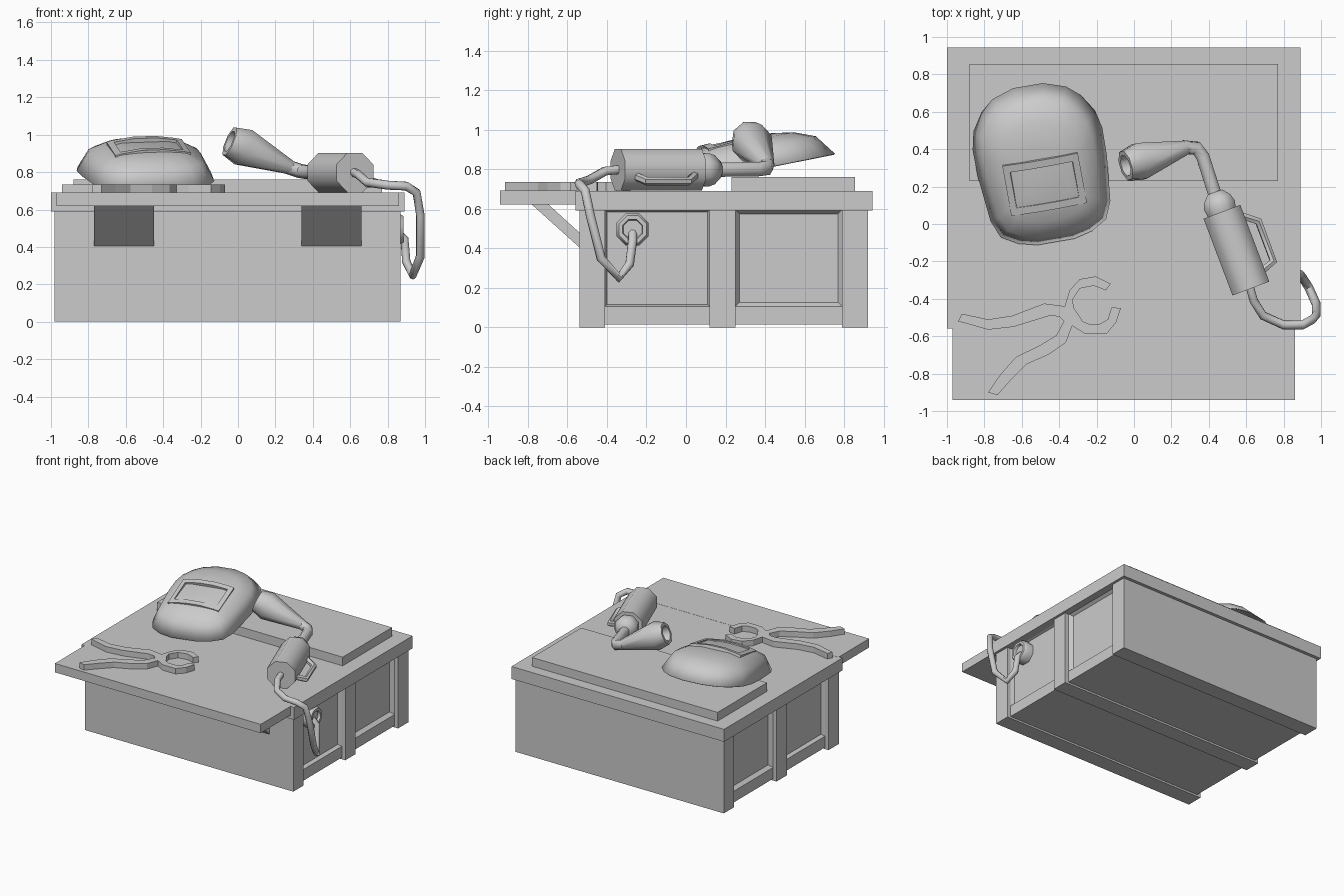
import bpy, bmesh, math
from mathutils import Vector, Matrix

if "Cube" in bpy.data.objects:
    bpy.data.objects.remove(bpy.data.objects["Cube"])


def finish(name, bm, angle=None):
    bmesh.ops.recalc_face_normals(bm, faces=bm.faces)
    me = bpy.data.meshes.new(name)
    bm.to_mesh(me)
    bm.free()
    if angle:
        me.shade_smooth()
        me.set_sharp_from_angle(angle=math.radians(angle))
    ob = bpy.data.objects.new(name, me)
    bpy.context.collection.objects.link(ob)
    return ob


def loft(name, rings, caps=(True, True), angle=None):
    bm = bmesh.new()
    loops = [[bm.verts.new(p) for p in r] for r in rings]
    n = len(loops[0])
    for a, b in zip(loops, loops[1:]):
        for i in range(n):
            j = (i + 1) % n
            bm.faces.new((a[i], a[j], b[j], b[i]))
    if caps[0]:
        bm.faces.new(loops[0])
    if caps[1]:
        bm.faces.new(loops[-1])
    return finish(name, bm, angle)


def box(name, x0, x1, y0, y1, z0, z1):
    return loft(name, [[(x0, y0, z), (x1, y0, z), (x1, y1, z), (x0, y1, z)] for z in (z0, z1)])


def tube(name, pts, radii, axis=None, sides=8, angle=50):
    """Sweep a polygon along a path; a fixed axis allows lathe-like shapes."""
    pts = [Vector(p) for p in pts]
    if not isinstance(radii, (list, tuple)):
        radii = [radii] * len(pts)
    tans = []
    for i, p in enumerate(pts):
        a, b = pts[max(i - 1, 0)], pts[min(i + 1, len(pts) - 1)]
        if axis:
            t = Vector(axis)
        elif a != p and b != p:
            t = (p - a).normalized() + (b - p).normalized()
        else:
            t = b - a
        tans.append(t.normalized())
    up = Vector((1, 0, 0)) if abs(tans[0].z) > 0.9 else Vector((0, 0, 1))
    u = tans[0].cross(up).normalized()
    rings = []
    for i, (p, t, r) in enumerate(zip(pts, tans, radii)):
        if i:
            u.rotate(tans[i - 1].rotation_difference(t))
        v = u.cross(t).normalized()
        ang = [2 * math.pi * (k + 0.5) / sides for k in range(sides)]
        rings.append([p + r * (math.cos(a) * u + math.sin(a) * v) for a in ang])
    return loft(name, rings, angle=angle)


# Bench: three full-width posts, lower rails and recessed end panels
CX, HX = -0.055, 0.925
posts = {"front_post": (-0.54, -0.41), "middle_post": (0.12, 0.25), "back_post": (0.79, 0.92)}
for name, (y0, y1) in posts.items():
    box(name, CX - HX, CX + HX, y0, y1, 0, 0.595)
rx = HX - 0.03
for name, y0, y1, inset in (("front_bay", -0.41, 0.12, 0.015), ("back_bay", 0.25, 0.79, 0.03)):
    box(name + "_rail", CX - rx, CX + rx, y0, y1, 0.015, 0.105)
    bay = box(name + "_panel", CX - rx, CX + rx, y0, y1, 0.105, 0.595)
    bm = bmesh.new()
    bm.from_mesh(bay.data)
    ends = [f for f in bm.faces if abs(f.normal.x) > 0.9]
    bmesh.ops.inset_individual(bm, faces=ends, thickness=inset, depth=-0.03)
    bm.to_mesh(bay.data)
    bm.free()

# Worktop, front shelf, back board
box("worktop", -1.0, 0.89, -0.56, 0.945, 0.59, 0.69)
box("front_shelf", -0.97, 0.86, -0.94, -0.55, 0.62, 0.691)
box("back_board", -0.88, 0.77, 0.23, 0.855, 0.69, 0.76)

# Sloping shelf brackets
strut = [(-0.785, 0.625), (-0.70, 0.625), (-0.535, 0.475), (-0.535, 0.40)]
for side, x0 in (("left", -0.77), ("right", 0.34)):
    loft(side + "_bracket", [[(x, y, z) for y, z in strut] for x in (x0, x0 + 0.32)])

# Tongs lying on the shelf
tongs = [(-.92, -.48), (-.78, -.51), (-.65, -.49), (-.48, -.425), (-.37, -.44), (-.345, -.355),
         (-.29, -.295), (-.205, -.28), (-.125, -.32), (-.15, -.355), (-.215, -.33), (-.29, -.345),
         (-.33, -.405), (-.32, -.45), (-.275, -.52), (-.24, -.535), (-.185, -.535), (-.14, -.51),
         (-.12, -.445), (-.07, -.45), (-.095, -.525), (-.145, -.585), (-.265, -.585), (-.33, -.545),
         (-.365, -.635), (-.46, -.70), (-.575, -.75), (-.655, -.83), (-.73, -.915), (-.78, -.90),
         (-.715, -.805), (-.63, -.71), (-.505, -.65), (-.415, -.595), (-.375, -.52), (-.40, -.495),
         (-.45, -.49), (-.645, -.55), (-.78, -.565), (-.94, -.52)]
loft("tongs", [[(x, y, z) for x, y in tongs] for z in (0.69, 0.735)])

# Welding mask: domed shell from a mirrored outline
half = [(.08, .445), (.20, .405), (.27, .345), (.33, .25), (.352, .15), (.35, 0),
        (.325, -.25), (.285, -.345), (.20, -.395), (.10, -.42)]
outline = half + [(-x, y) for x, y in reversed(half)]
levels = [(1, 0), (0.84, 0.105), (0.62, 0.147), (0.35, 0.167)]
mask = loft("welding_mask", [[(s * x, s * y - 0.03 * (1 - s), h) for x, y in outline]
                             for s, h in levels], caps=(False, True), angle=50)
shell = mask.modifiers.new("shell", 'SOLIDIFY')
shell.thickness, shell.offset = 0.008, -1

# Curved window frame on the mask
us = [-.205, -.17, -.06, .06, .17, .205]
vs = [-.14, -.10, .10, .14]
bm = bmesh.new()
grid = [[bm.verts.new((u, v - 0.07, 0.184 - 0.6 * u * u + 0.07 * v)) for u in us] for v in vs]
for j in range(3):
    for i in range(5):
        if j != 1 or i in (0, 4):
            bm.faces.new((grid[j][i], grid[j][i + 1], grid[j + 1][i + 1], grid[j + 1][i]))
for f in bm.faces:
    f.normal_update()
frame = finish("window_frame", bm)
if frame.data.polygons[0].normal.z < 0:
    frame.data.flip_normals()
rim = frame.modifiers.new("depth", 'SOLIDIFY')
rim.thickness, rim.offset = 0.045, -1
pose = (Matrix.Translation((-0.49, 0.31, 0.79)) @ Matrix.Rotation(math.radians(11.3), 4, 'X')
        @ Matrix.Rotation(math.radians(10), 4, 'Z'))
for ob in (mask, frame):
    ob.matrix_world = pose

# Torch body, collar and bent neck
tube("torch_body", [(.625, -.345, .797), (.47, .065, .797)], 0.1137)
tube("torch_collar", [(.47, .06, .797), (.457, .10, .797), (.445, .135, .797), (.432, .17, .797)],
     [0.085, 0.093, 0.08, 0.045])
tube("torch_neck", [(.435, .15, .797), (.368, .36, .80), (.335, .405, .805), (.26, .41, .83)], 0.039)

# Flared nozzle with a hollow mouth
tip, mouth = Vector((.29, .412, .82)), Vector((-.045, .312, .965))
axis = mouth - tip
steps = [(0, .037), (.78, .107), (1, .085), (1, .06), (.75, .05)]
tube("torch_nozzle", [tip + t * axis for t, r in steps], [r for t, r in steps], axis=axis)

# Side lever, hose and wall socket
tube("torch_lever", [(.57, .045, .77), (.665, .015, .74), (.745, -.20, .74), (.66, -.27, .77)],
     0.022, sides=6)
tube("hose", [(.615, -.32, .80), (.64, -.41, .79), (.69, -.49, .745), (.80, -.54, .73),
              (.90, -.54, .725), (.955, -.51, .69), (.975, -.485, .57), (.975, -.43, .35),
              (.935, -.34, .25), (.90, -.285, .32), (.89, -.27, .44), (.83, -.27, .495)], 0.024)
tube("hose_socket", [(.80, -.27, .495), (.865, -.27, .495), (.885, -.27, .495),
                     (.885, -.27, .495), (.865, -.27, .495)],
     [.088, .088, .075, .055, .05], axis=(1, 0, 0))
